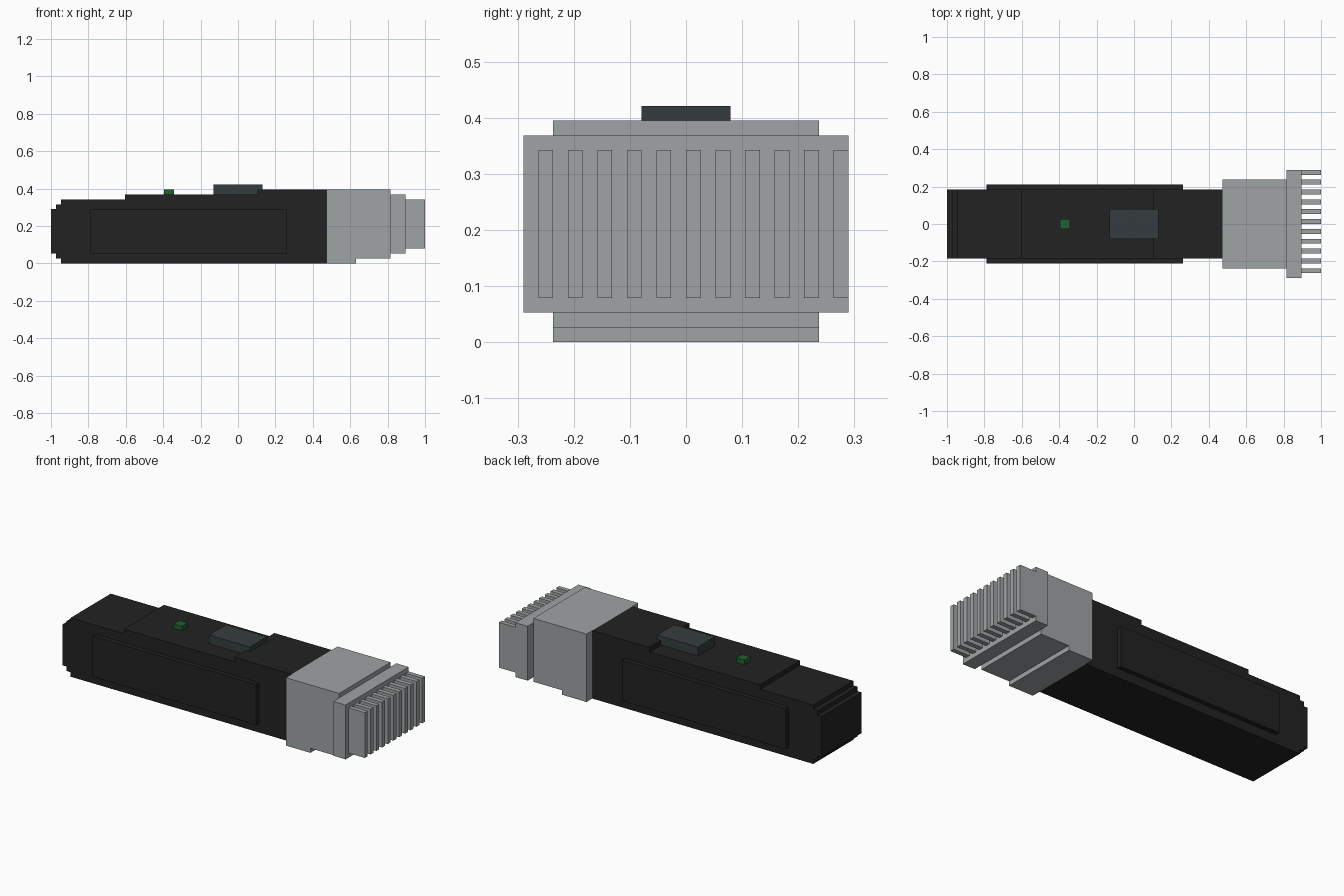
import bpy, bmesh

if "Cube" in bpy.data.objects:
    bpy.data.objects.remove(bpy.data.objects["Cube"])

U = 1 / 38  # block grid size


def mat(name, col):
    m = bpy.data.materials.new(name)
    m.diffuse_color = (*col, 1)
    m.use_nodes = True
    m.node_tree.nodes["Principled BSDF"].inputs["Base Color"].default_value = m.diffuse_color
    return m


BLACK = mat("black_plastic", (0.016, 0.016, 0.016))
STEEL = mat("grey_steel", (0.35, 0.37, 0.375))
SLATE = mat("dark_slate", (0.036, 0.046, 0.047))
GREEN = mat("green_light", (0.014, 0.12, 0.03))


def extrude_profile(name, pts, y0, y1, material):
    """Side profile (x, z in grid units) extruded from y0 to y1."""
    bm = bmesh.new()
    face = bm.faces.new([bm.verts.new((x * U, y0 * U, z * U)) for x, z in pts])
    ext = bmesh.ops.extrude_face_region(bm, geom=[face])
    verts = [v for v in ext["geom"] if isinstance(v, bmesh.types.BMVert)]
    bmesh.ops.translate(bm, verts=verts, vec=(0, (y1 - y0) * U, 0))
    bmesh.ops.recalc_face_normals(bm, faces=bm.faces)
    me = bpy.data.meshes.new(name)
    bm.to_mesh(me)
    bm.free()
    me.materials.append(material)
    ob = bpy.data.objects.new(name, me)
    bpy.context.collection.objects.link(ob)
    return ob


def box(name, x0, x1, y0, y1, z0, z1, material):
    return extrude_profile(name, [(x0, z0), (x1, z0), (x1, z1), (x0, z1)], y0, y1, material)


# Handle with stepped rear end and stepped top
extrude_profile("handle", [(-38, 2), (-37, 2), (-37, 1), (-36, 1), (-36, 0), (18, 0),
                           (18, 15), (4, 15), (4, 14), (-23, 14), (-23, 13), (-36, 13),
                           (-36, 12), (-37, 12), (-37, 11), (-38, 11)], -7, 7, BLACK)

# Raised grip panels on both sides
for side, y0 in (("front", -8), ("back", 7)):
    box(f"grip_panel_{side}", -30, 10, y0, y0 + 1, 2, 11, BLACK)

# Switch and indicator light on top
extrude_profile("switch", [(-5, 14), (4, 14), (4, 15), (5, 15), (5, 16), (-5, 16)], -3, 3, SLATE)
box("indicator_light", -15, -13, -1, 1, 14, 15, GREEN)

# Cutter head with stepped underside
extrude_profile("cutter_head", [(18, 0), (24, 0), (24, 1), (31, 1), (31, 15), (18, 15)], -9, 9, STEEL)
box("blade_plate", 31, 34, -11, 11, 2, 14, STEEL)

# Comb teeth
for i in range(11):
    y = -10 + 2 * i
    box(f"tooth_{i + 1}", 34, 38, y, y + 1, 3, 13, STEEL)
